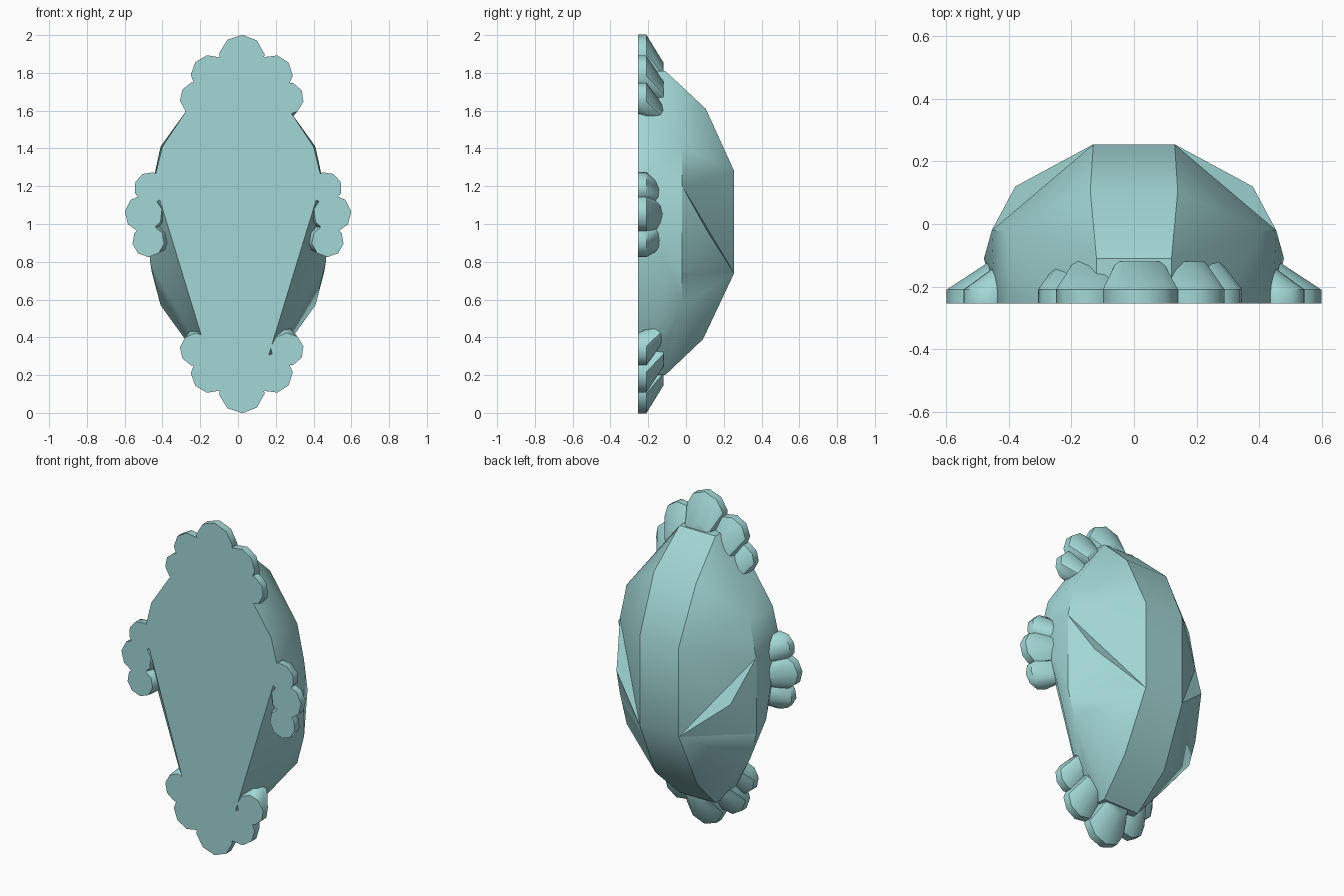
import bpy, bmesh, math
from mathutils import Vector

if "Cube" in bpy.data.objects:
    bpy.data.objects.remove(bpy.data.objects["Cube"])

mat = bpy.data.materials.new("pale_teal")
mat.diffuse_color = (0.36, 0.68, 0.67, 1)
mat.use_nodes = True
mat.node_tree.nodes["Principled BSDF"].inputs["Base Color"].default_value = mat.diffuse_color
FRONT = -0.255


def finish(bm, name, angle):
    bmesh.ops.recalc_face_normals(bm, faces=bm.faces[:])
    me = bpy.data.meshes.new(name)
    bm.to_mesh(me)
    bm.free()
    ob = bpy.data.objects.new(name, me)
    bpy.context.collection.objects.link(ob)
    me.materials.append(mat)
    bpy.ops.object.select_all(action='DESELECT')
    ob.select_set(True)
    bpy.context.view_layer.objects.active = ob
    bpy.ops.object.shade_smooth_by_angle(angle=math.radians(angle))
    return ob


def hull(points, name, angle=30):
    bm = bmesh.new()
    for p in points:
        bm.verts.new(p)
    res = bmesh.ops.convex_hull(bm, input=bm.verts[:])
    loose = [v for v in bm.verts if not v.link_faces]
    bmesh.ops.delete(bm, geom=loose, context='VERTS')
    bmesh.ops.dissolve_limit(bm, angle_limit=0.01, verts=bm.verts[:], edges=bm.edges[:])
    return finish(bm, name, angle)


# Faceted dome: right half as (x, y, z), mirrored; lower front edges are chipped back
half = [
    (0.12, FRONT, 1.81), (0.28, FRONT, 1.59), (0.40, FRONT, 1.41),
    (0.445, FRONT, 1.23), (0.13, FRONT, 0.2),
    (0.12, -0.11, 1.81), (0.28, -0.11, 1.59),
    (0.48, -0.11, 0.97), (0.465, -0.1, 0.8), (0.28, -0.1, 0.39), (0.12, -0.11, 0.2),
    (0.41, -0.02, 1.41), (0.455, -0.02, 1.2), (0.455, -0.02, 0.74), (0.41, -0.02, 0.57),
    (0.14, 0.105, 1.61), (0.14, 0.09, 0.39),
    (0.13, 0.255, 1.28), (0.13, 0.255, 0.74),
]
hull([(s * x, y, z) for x, y, z in half for s in (1, -1)], "dome_body")

# Raised corner below the triangular dent on each flank
for s, side in ((1, "right"), (-1, "left")):
    hull([(s * 0.455, -0.02, 1.2), (s * 0.13, 0.255, 0.74), (s * 0.455, -0.02, 0.74),
          (s * 0.38, 0.12, 0.95), (s * 0.2, 0, 0.9)], side + "_flank_facet")


# Rim bead: short prism with a tapered back leaning towards the dome
def bead(x, z, r, name, sides=9):
    inward = Vector((-x, 0, 1 - z)).normalized()
    out = math.atan2(z - 1, x)
    pts = []
    for y, k, shift in ((FRONT, 1, 0), (-0.21, 1, 0), (-0.12, 0.62, 0.1)):
        for i in range(sides):
            a = out + math.tau * i / sides
            pts.append(Vector((x + k * r * math.cos(a), y, z + k * r * math.sin(a))) + inward * shift)
    hull(pts, name, 42)


# Five beads at each tip
for up, tip in ((1, "top"), (-1, "bottom")):
    for i, (dx, dz, r) in enumerate([(0, 0.88, 0.122), (0.165, 0.79, 0.105), (-0.165, 0.79, 0.105),
                                     (0.24, 0.665, 0.088), (-0.24, 0.665, 0.088)]):
        bead(0.02 + dx, 1 + up * dz, r, f"{tip}_bead_{i + 1}")

# Three beads at each side
for s, side in ((1, "right"), (-1, "left")):
    for i, (x, z, r) in enumerate([(0.5, 1.055, 0.1), (0.465, 1.19, 0.085), (0.475, 0.91, 0.085)]):
        bead(s * x, z, r, f"{side}_bead_{i + 1}")
